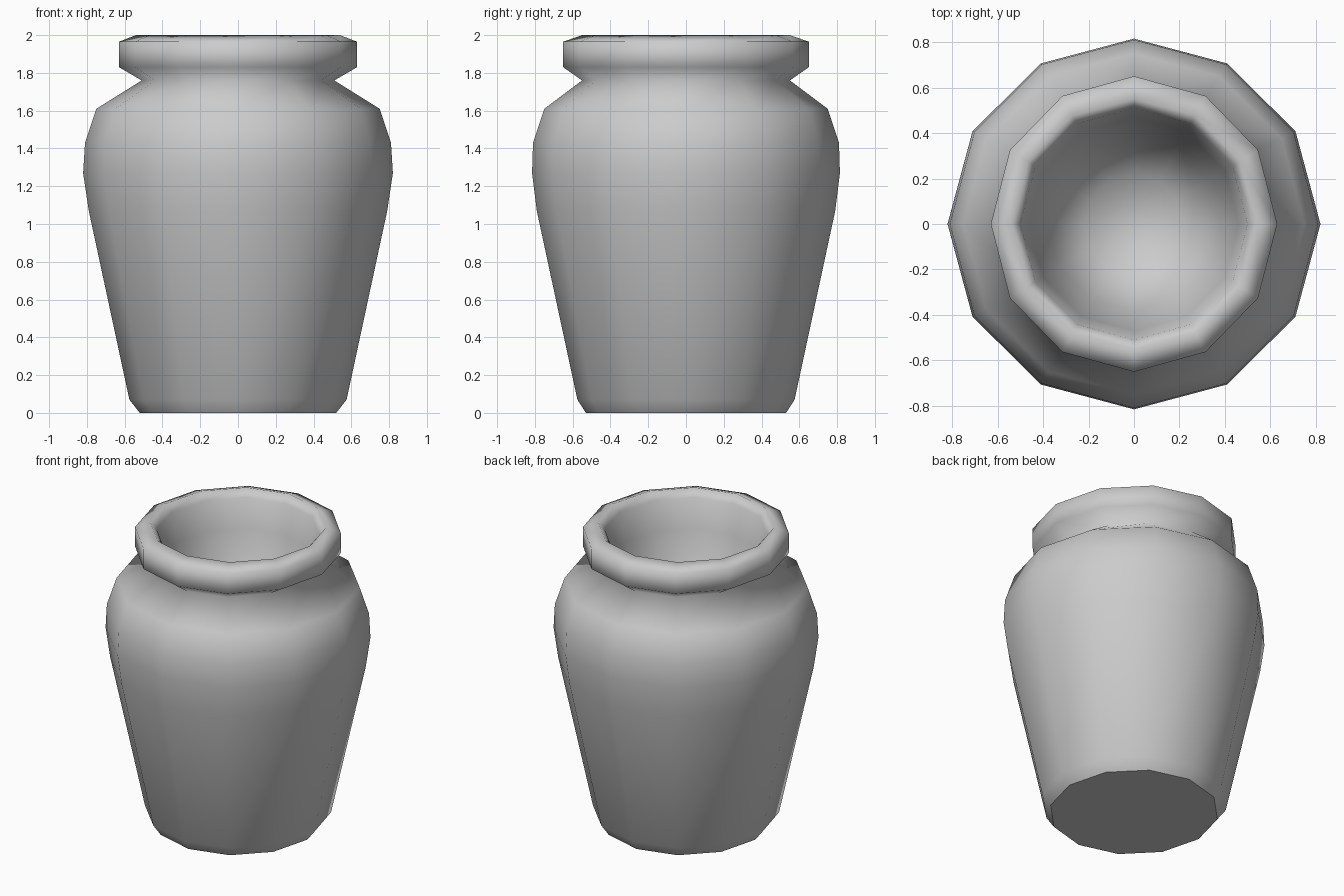
import bpy, bmesh, math

if "Cube" in bpy.data.objects:
    bpy.data.objects.remove(bpy.data.objects["Cube"])

SIDES = 12

# Profile rings from the base, over the lip, into the bowl: (x radius, y radius, z)
PROFILE = [
    (0.52, 0.53, 0.0), (0.575, 0.575, 0.07), (0.79, 0.79, 1.07),
    (0.82, 0.815, 1.27), (0.81, 0.81, 1.43), (0.75, 0.75, 1.61),
    (0.51, 0.55, 1.76), (0.63, 0.65, 1.83), (0.63, 0.65, 1.965),
    (0.54, 0.55, 2.0), (0.50, 0.51, 1.95), (0.46, 0.47, 1.76),
    (0.38, 0.38, 1.45), (0.22, 0.22, 1.22),
]


def lathe(name, profile, sides):
    bm = bmesh.new()
    rings = []
    for rx, ry, z in profile:
        angles = [2 * math.pi * i / sides for i in range(sides)]
        rings.append([bm.verts.new((rx * math.cos(a), ry * math.sin(a), z)) for a in angles])
    for low, high in zip(rings, rings[1:]):
        for i in range(sides):
            j = (i + 1) % sides
            bm.faces.new((low[i], low[j], high[j], high[i]))
    # Flat underside
    base = bm.faces.new(list(reversed(rings[0])))
    # Bottom of the bowl
    bm.faces.new(rings[-1])
    for face in bm.faces:
        face.smooth = True
    base.smooth = False
    for edge in base.edges:
        edge.smooth = False
    mesh = bpy.data.meshes.new(name)
    bm.to_mesh(mesh)
    bm.free()
    obj = bpy.data.objects.new(name, mesh)
    bpy.context.collection.objects.link(obj)
    return obj


# Jar with collar, lip and hollow
lathe("jar", PROFILE, SIDES)
